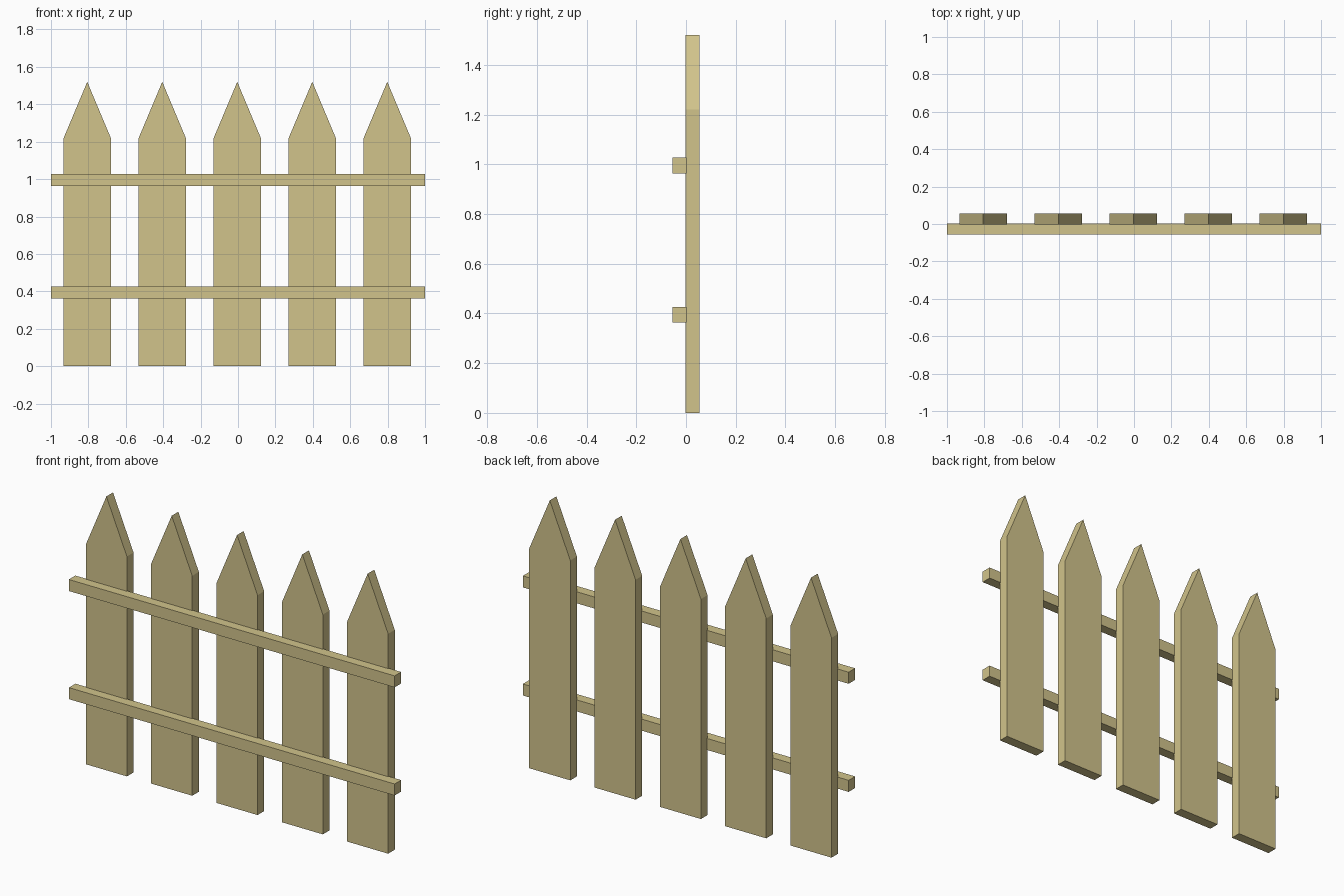
import bpy
import bmesh

if "Cube" in bpy.data.objects:
    bpy.data.objects.remove(bpy.data.objects["Cube"])

# One pale wood colour
wood = bpy.data.materials.new("pale_wood")
wood.diffuse_color = (0.64, 0.55, 0.26, 1.0)
wood.use_nodes = True
wood.node_tree.nodes["Principled BSDF"].inputs["Base Color"].default_value = wood.diffuse_color


def extrude_profile(name, points, y0, y1):
    """Extrude an x-z outline from y0 to y1."""
    bm = bmesh.new()
    face = bm.faces.new([bm.verts.new((x, y0, z)) for x, z in points])
    out = bmesh.ops.extrude_face_region(bm, geom=[face])
    verts = [g for g in out["geom"] if isinstance(g, bmesh.types.BMVert)]
    bmesh.ops.translate(bm, verts=verts, vec=(0, y1 - y0, 0))
    bmesh.ops.recalc_face_normals(bm, faces=bm.faces)
    mesh = bpy.data.meshes.new(name)
    bm.to_mesh(mesh)
    bm.free()
    mesh.materials.append(wood)
    obj = bpy.data.objects.new(name, mesh)
    bpy.context.collection.objects.link(obj)
    return obj


# Five pointed pickets
HALF, SHOULDER, TIP = 0.126, 1.22, 1.52
for i in range(5):
    x = -0.806 + 0.401 * i
    extrude_profile(f"picket_{i + 1}",
                    [(x - HALF, 0), (x + HALF, 0), (x + HALF, SHOULDER),
                     (x, TIP), (x - HALF, SHOULDER)], -0.003, 0.055)

# Two horizontal rails on the front
for name, z in (("lower_rail", 0.395), ("upper_rail", 0.995)):
    extrude_profile(name, [(-1, z - 0.032), (1, z - 0.032),
                           (1, z + 0.032), (-1, z + 0.032)], -0.055, 0.002)
